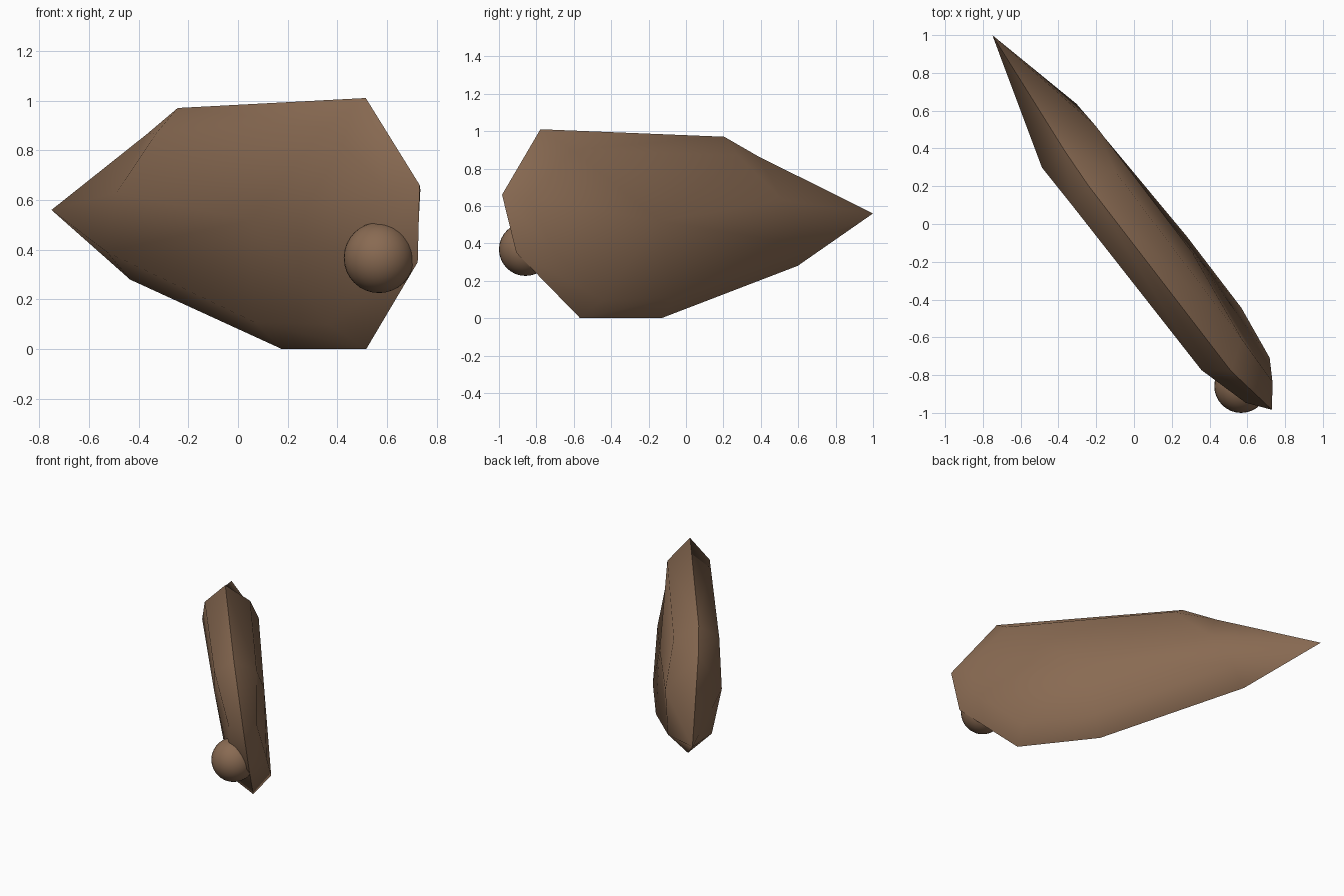
import bpy, bmesh, math
from mathutils import Vector

if "Cube" in bpy.data.objects:
    bpy.data.objects.remove(bpy.data.objects["Cube"])

mat = bpy.data.materials.new("brown")
mat.diffuse_color = (0.25, 0.145, 0.085, 1)
mat.use_nodes = True
mat.node_tree.nodes["Principled BSDF"].inputs["Base Color"].default_value = mat.diffuse_color

# Body frame: u runs along the length, n across the thickness, with a slight lean
U, N = Vector((0.613, -0.79, 0)), Vector((0.79, 0.613, 0))


def place(u, z, h=0.0):
    return U * u + N * (0.06 - 0.13 * z + h) + Vector((0, 0, z))


# Outer ridge (u, z), starting at the tail tip
ridge = [(-1.25, 0.56), (-0.53, 0.865), (-0.31, 0.97), (0.93, 1.01), (1.225, 0.66),
         (1.16, 0.35), (0.763, 0), (0.213, 0), (-0.738, 0.28)]
# Flank outline (u, z, half thickness), pairs with ridge points 1 to 8
flank = [(-0.535, 0.63, 0.18), (-0.28, 0.87, 0.145), (0.83, 0.90, 0.135), (1.11, 0.64, 0.09),
         (1.0, 0.36, 0.12), (0.70, 0.10, 0.13), (0.22, 0.11, 0.135), (-0.69, 0.39, 0.14)]

bm = bmesh.new()
r = [bm.verts.new(place(*p)) for p in ridge]
r[0].co = (-0.75, 1.0, 0.56)
for side in (-1, 1):
    p = [None] + [bm.verts.new(place(u, z, side * h)) for u, z, h in flank]
    mid = bm.verts.new(place(0.3, 0.52, side * 0.16))
    for i in range(1, 8):
        bm.faces.new((r[i], r[i + 1], p[i + 1], p[i]))
        bm.faces.new((p[i], p[i + 1], mid))
    bm.faces.new((p[8], p[1], mid))
    # tail point
    for f in ((r[8], r[0], p[8]), (r[0], r[1], p[1]), (r[0], p[1], p[8])):
        bm.faces.new(f)
bmesh.ops.recalc_face_normals(bm, faces=bm.faces)
me = bpy.data.meshes.new("body")
bm.to_mesh(me)
bm.free()
body = bpy.data.objects.new("body", me)
bpy.context.collection.objects.link(body)

# Round knob near the front end
bpy.ops.mesh.primitive_uv_sphere_add(segments=32, ring_count=16, radius=0.142,
                                     location=(0.567, -0.858, 0.368))
knob = bpy.context.object
knob.name = "knob"

for ob, angle in ((body, 58), (knob, 60)):
    ob.data.materials.append(mat)
    bpy.ops.object.select_all(action='DESELECT')
    ob.select_set(True)
    bpy.context.view_layer.objects.active = ob
    bpy.ops.object.shade_smooth_by_angle(angle=math.radians(angle))
